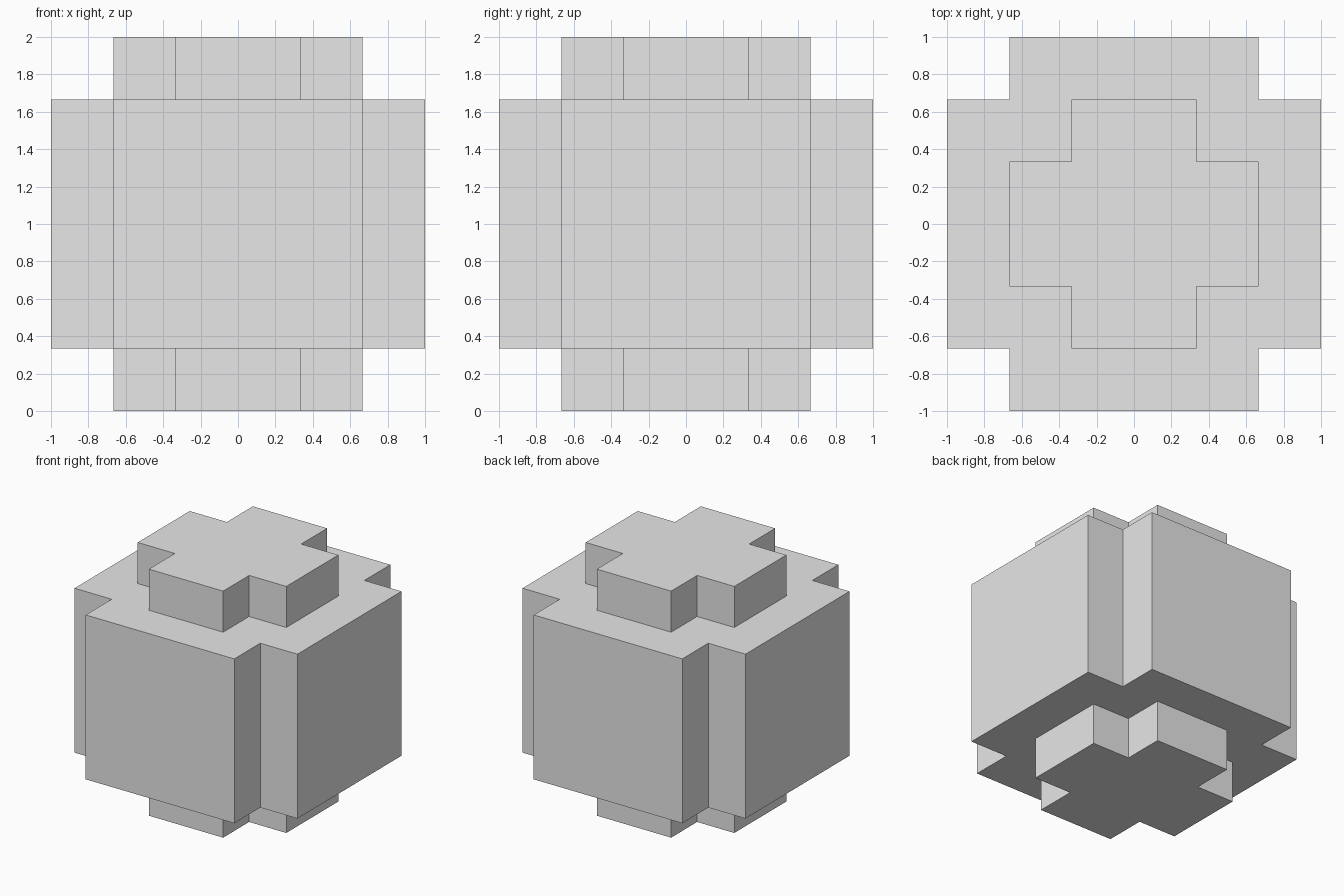
import bpy
import bmesh

if "Cube" in bpy.data.objects:
    bpy.data.objects.remove(bpy.data.objects["Cube"])

T = 1 / 3


def cross_outline(far, near):
    """Plus-shaped outline, counter-clockwise, from one arm turned four times."""
    pts = []
    arm = [(far, -near), (far, near), (near, near)]
    for _ in range(4):
        pts += arm
        arm = [(-y, x) for x, y in arm]
    return pts


small = cross_outline(2 * T, T)
large = cross_outline(1.0, 2 * T)

# Stepped solid: small foot, large body, small cap, as one closed shell
levels = [(small, 0), (small, T), (large, T), (large, 5 * T), (small, 5 * T), (small, 2)]

bm = bmesh.new()
rings = [[bm.verts.new((x, y, z)) for x, y in outline] for outline, z in levels]
for lower, upper in zip(rings, rings[1:]):
    for i in range(len(lower)):
        j = (i + 1) % len(lower)
        bm.faces.new((lower[i], lower[j], upper[j], upper[i]))
bm.faces.new(rings[0][::-1])
bm.faces.new(rings[-1])
bmesh.ops.recalc_face_normals(bm, faces=bm.faces[:])

# Merge the flat step faces into clean planes
mesh = bpy.data.meshes.new("stepped_block")
bm.to_mesh(mesh)
bm.free()

# Single plain grey
grey = bpy.data.materials.new("light grey")
grey.diffuse_color = (0.8, 0.8, 0.8, 1)
grey.use_nodes = True
grey.node_tree.nodes["Principled BSDF"].inputs["Base Color"].default_value = grey.diffuse_color
mesh.materials.append(grey)

block = bpy.data.objects.new("stepped_block", mesh)
bpy.context.collection.objects.link(block)
